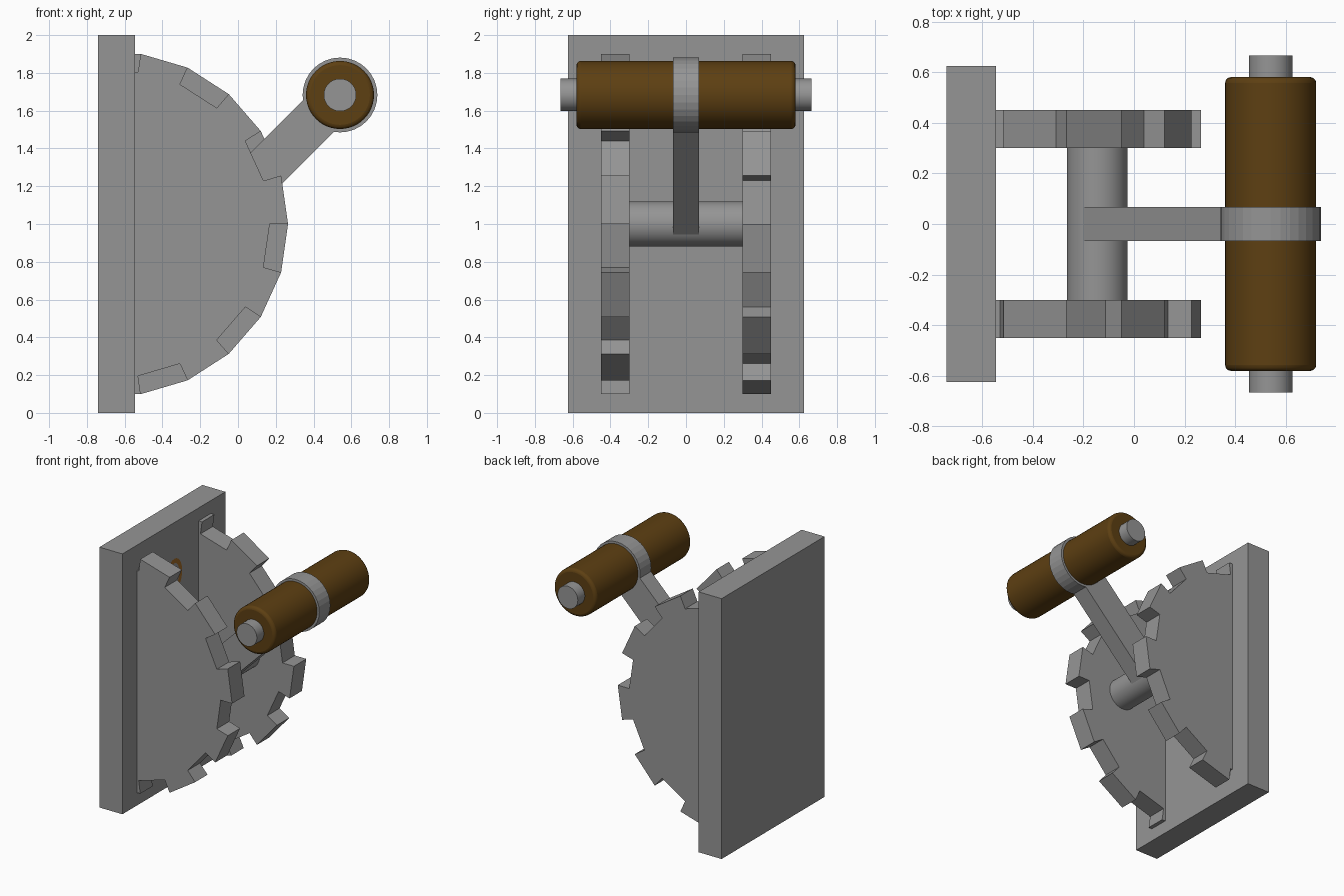
import bpy, bmesh, math
from mathutils import Vector

if "Cube" in bpy.data.objects:
    bpy.data.objects.remove(bpy.data.objects["Cube"])


def material(name, rgb):
    m = bpy.data.materials.new(name)
    m.diffuse_color = (*rgb, 1)
    m.use_nodes = True
    m.node_tree.nodes["Principled BSDF"].inputs["Base Color"].default_value = m.diffuse_color
    return m


GREY = material("grey_metal", (0.30, 0.30, 0.30))
BROWN = material("brown_grip", (0.11, 0.05, 0.006))
AMBER = material("amber_mark", (0.35, 0.14, 0.02))


def box(name, centre, size, mat, turn=0):
    bpy.ops.mesh.primitive_cube_add(size=1, location=centre)
    o = bpy.context.object
    o.name = name
    o.scale = size
    bpy.ops.object.transform_apply(location=False, rotation=False, scale=True)
    o.rotation_euler.y = turn
    o.data.materials.append(mat)
    return o


def rod(name, x, z, radius, length, mat, sides=48, smooth=True, bevel=0):
    # cylinder lying along y
    bpy.ops.mesh.primitive_cylinder_add(vertices=sides, radius=radius, depth=length,
                                        location=(x, 0, z), rotation=(math.pi / 2, 0, 0))
    o = bpy.context.object
    o.name = name
    o.data.materials.append(mat)
    if bevel:
        b = o.modifiers.new("bevel", "BEVEL")
        b.width, b.segments, b.limit_method = bevel, 3, 'ANGLE'
    if smooth:
        bpy.ops.object.shade_smooth_by_angle()
    return o


def half_gear(name, y0, y1, first):
    # 22 equal steps per turn, teeth on every other step, flat back inside the plate
    step, cx, back = 2 * math.pi / 22, -0.645, -0.62
    pts = []
    for i in range(-6, 6):
        r = 0.91 if (i + first) % 2 == 0 else 0.813
        for a in (i * step, (i + 1) * step):
            x, z = cx + r * math.cos(a), 1 + r * math.sin(a)
            pts.append((max(x, back), z))
    bm = bmesh.new()
    f = bm.faces.new([bm.verts.new((x, y0, z)) for x, z in pts])
    ext = bmesh.ops.extrude_face_region(bm, geom=[f])
    verts = [v for v in ext["geom"] if isinstance(v, bmesh.types.BMVert)]
    bmesh.ops.translate(bm, verts=verts, vec=(0, y1 - y0, 0))
    bmesh.ops.recalc_face_normals(bm, faces=bm.faces)
    me = bpy.data.meshes.new(name)
    bm.to_mesh(me)
    bm.free()
    o = bpy.data.objects.new(name, me)
    bpy.context.collection.objects.link(o)
    me.materials.append(GREY)


# wall plate and the two toothed half discs
box("wall_plate", (-0.6425, 0, 1), (0.195, 1.25, 2), GREY)
half_gear("front_half_gear", -0.45, -0.30, 0)
half_gear("back_half_gear", 0.30, 0.45, 1)

# axle between the discs
rod("axle", -0.145, 1.0, 0.12, 0.62, GREY)

# lever arm running diagonally from axle to handle
start, end = Vector((-0.118, 0, 1.027)), Vector((0.54, 0, 1.685))
mid = (start + end) / 2
box("lever_arm", mid, ((end - start).length, 0.135, 0.233), GREY, -math.pi / 4)

# handle: core rod, grip and collar
hx, hz = 0.54, 1.683
rod("handle_core", hx, hz, 0.086, 1.33, GREY)
rod("handle_grip", hx, hz, 0.18, 1.16, BROWN, bevel=0.022)
rod("handle_collar", hx, hz, 0.198, 0.135, GREY, sides=32, smooth=False)

# small thin ring marker on the plate
bm = bmesh.new()
n = 24
loops = [[bm.verts.new((-0.541, ry * math.cos(2 * math.pi * i / n),
                        1.6 + rz * math.sin(2 * math.pi * i / n))) for i in range(n)]
         for ry, rz in ((0.095, 0.125), (0.06, 0.09))]
for i in range(n):
    j = (i + 1) % n
    bm.faces.new((loops[0][i], loops[0][j], loops[1][j], loops[1][i]))
me = bpy.data.meshes.new("plate_marker")
bm.to_mesh(me)
bm.free()
me.materials.append(AMBER)
bpy.context.collection.objects.link(bpy.data.objects.new("plate_marker", me))
